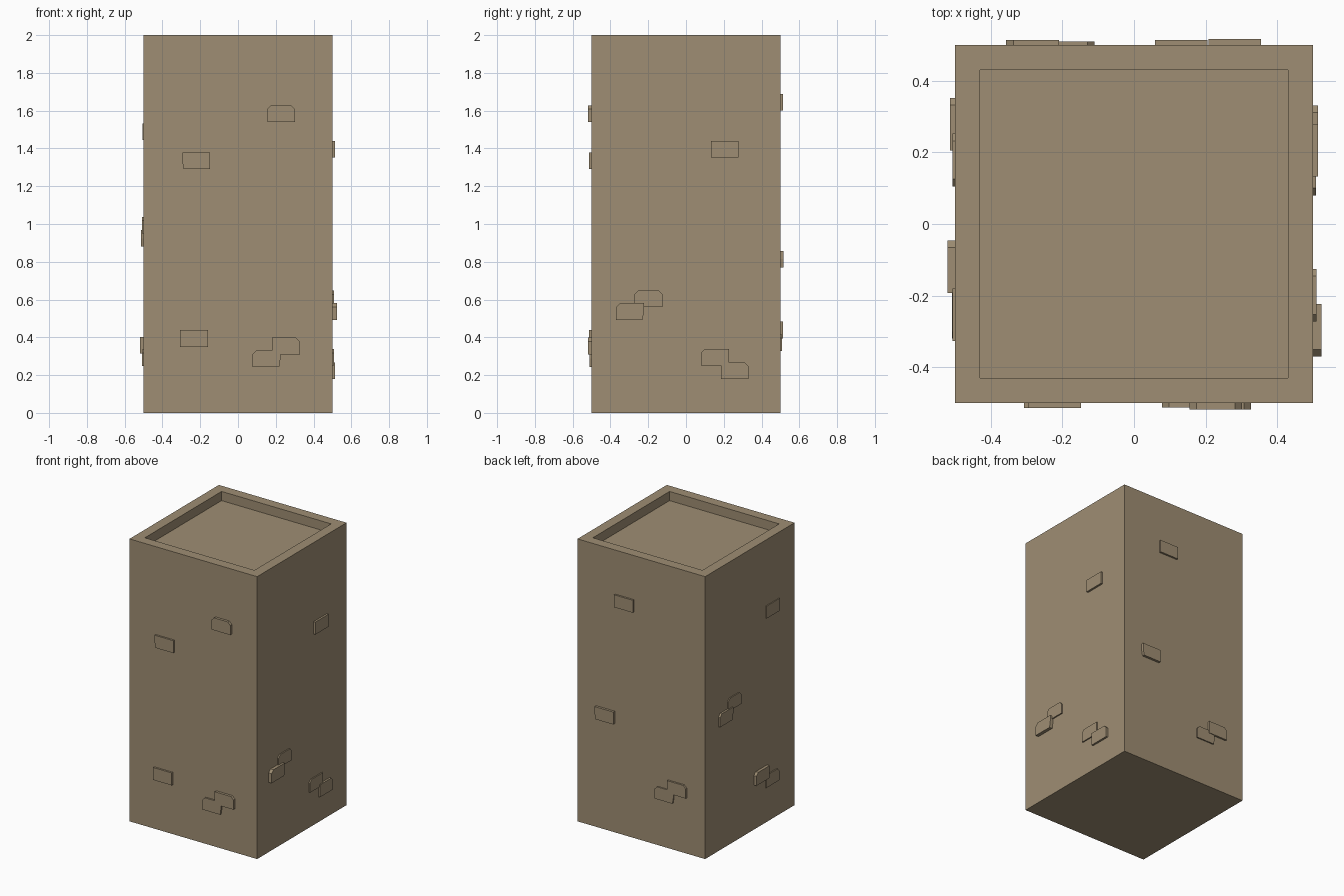
import bpy, bmesh, math
from mathutils import Matrix

if "Cube" in bpy.data.objects:
    bpy.data.objects.remove(bpy.data.objects["Cube"])

stone = bpy.data.materials.new("warm sandstone")
stone.diffuse_color = (0.345, 0.27, 0.172, 1)
stone.use_nodes = True
stone.node_tree.nodes["Principled BSDF"].inputs["Base Color"].default_value = stone.diffuse_color


def finish(bm, name):
    bmesh.ops.recalc_face_normals(bm, faces=bm.faces[:])
    mesh = bpy.data.meshes.new(name)
    bm.to_mesh(mesh)
    bm.free()
    mesh.materials.append(stone)
    obj = bpy.data.objects.new(name, mesh)
    bpy.context.collection.objects.link(obj)
    return obj


# Pillar body with a shallow square recess in the top
bm = bmesh.new()
bmesh.ops.create_cube(bm, size=1, matrix=Matrix.Translation((0, 0, 1)) @ Matrix.Diagonal((1, 1, 2, 1)))
top = max(bm.faces, key=lambda f: f.calc_center_median().z)
bmesh.ops.inset_region(bm, faces=[top], thickness=0.1)
floor = bmesh.ops.extrude_discrete_faces(bm, faces=[top])["faces"][0]
bmesh.ops.translate(bm, vec=(0, 0, -0.065), verts=floor.verts[:])
finish(bm, "pillar_body")


# Raised brick on a wall: u runs to the right as seen from outside
def brick(name, turn, u, z, out, cuts="", w=0.147, h=0.088):
    c, s = 0.02, 0.007
    pts = []
    # corners in order: a = bottom left, b = bottom right, c = top right, d = top left
    for key, du, dz in (("a", 0, 0), ("b", 1, 0), ("c", 1, 1), ("d", 0, 1)):
        x, y = u + du * w, z + dz * h
        ix, iz = 1 - 2 * du, 1 - 2 * dz
        if key not in cuts:
            pts.append((x, y))
        elif key in "ab":                       # slanted lower side
            side = [(x, y + iz * h * 0.5), (x + ix * s, y)]
            pts += side if key == "a" else side[::-1]
        else:                                   # chipped upper corner
            chip = [(x, y + iz * c), (x + ix * c, y)]
            pts += chip if key == "c" else chip[::-1]
    bm = bmesh.new()
    face = bm.faces.new([bm.verts.new((p, -0.495, q)) for p, q in pts])
    ext = bmesh.ops.extrude_face_region(bm, geom=[face])["geom"]
    bmesh.ops.translate(bm, vec=(0, -0.005 - out, 0),
                        verts=[v for v in ext if isinstance(v, bmesh.types.BMVert)])
    bmesh.ops.rotate(bm, verts=bm.verts[:], cent=(0, 0, 0),
                     matrix=Matrix.Rotation(math.radians(90 * turn), 3, "Z"))
    finish(bm, name)


# Bricks per wall: left edge, bottom edge, projection, worn corners
walls = {
    "front": [(0.155, 1.54, 0.018, "cd"), (-0.295, 1.29, 0.013, "a"), (-0.307, 0.35, 0.013, ""),
              (0.18, 0.31, 0.018, "c"), (0.078, 0.243, 0.012, "db")],
    "right": [(0.132, 1.352, 0.014, ""), (-0.272, 0.56, 0.009, "cd"), (-0.37, 0.493, 0.023, "db"),
              (0.08, 0.25, 0.008, "d"), (0.184, 0.18, 0.014, "c")],
    "back": [(-0.205, 1.6, 0.013, ""), (-0.355, 0.77, 0.017, "a"),
             (0.21, 0.395, 0.013, "c"), (0.11, 0.328, 0.009, "db")],
    "left": [(0.18, 1.445, 0.006, ""), (-0.252, 0.95, 0.007, "cd"), (-0.352, 0.88, 0.014, "db"),
             (0.046, 0.315, 0.02, "d"), (0.173, 0.248, 0.008, "c")],
}
for turn, (side, bricks) in enumerate(walls.items()):
    for i, (u, z, out, cuts) in enumerate(bricks):
        brick(f"{side}_brick_{i + 1}", turn, u, z, out, cuts)
